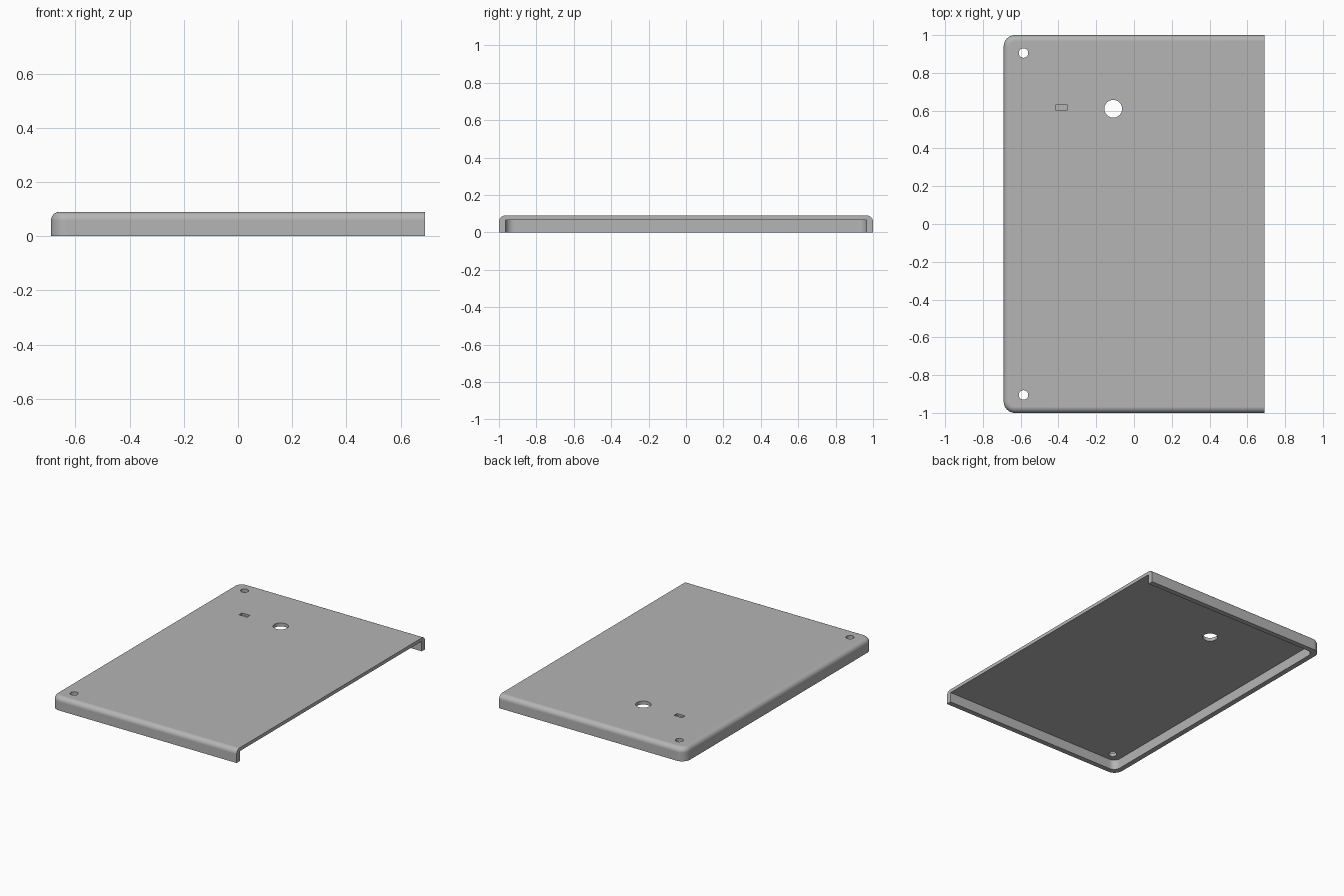
import bpy, bmesh, math

if "Cube" in bpy.data.objects:
    bpy.data.objects.remove(bpy.data.objects["Cube"], do_unlink=True)

HALF_X, HALF_Y, HEIGHT = 0.69, 1.0, 0.09
WALL, CEILING = 0.035, 0.067

grey = bpy.data.materials.new("plain grey")
grey.use_nodes = True
colour = (0.46, 0.46, 0.46, 1)
grey.diffuse_color = colour
grey.node_tree.nodes["Principled BSDF"].inputs["Base Color"].default_value = colour


def plan(left, right, half_y, radius, steps=10):
    """Outline with the two corners on the left side rounded."""
    pts = [(right, -half_y), (right, half_y)]
    for sign, start in ((1, 90), (-1, 180)):
        for i in range(steps + 1):
            a = math.radians(start + 90 * i / steps)
            pts.append((left + radius + radius * math.cos(a),
                        sign * (half_y - radius) + radius * math.sin(a)))
    return pts


def circle(x, y, radius, sides=40):
    return [(x + radius * math.cos(math.tau * i / sides),
             y + radius * math.sin(math.tau * i / sides)) for i in range(sides)]


def prism(name, pts, z0, z1, fillet=0):
    """Extrude an outline, rounding its top edge except on the open side."""
    bm = bmesh.new()
    base = bm.faces.new([bm.verts.new((x, y, z0)) for x, y in pts])
    out = bmesh.ops.extrude_face_region(bm, geom=[base])
    bmesh.ops.translate(bm, vec=(0, 0, z1 - z0),
                        verts=[v for v in out["geom"] if isinstance(v, bmesh.types.BMVert)])
    bmesh.ops.recalc_face_normals(bm, faces=bm.faces)
    if fillet:
        rim = [e for e in bm.edges
               if all(v.co.z > z1 - 1e-4 for v in e.verts)
               and not all(v.co.x > HALF_X - 1e-4 for v in e.verts)]
        bmesh.ops.bevel(bm, geom=rim, offset=fillet, offset_type='OFFSET',
                        segments=8, profile=0.5, affect='EDGES')
    mesh = bpy.data.meshes.new(name)
    bm.to_mesh(mesh)
    bm.free()
    mesh.materials.append(grey)
    obj = bpy.data.objects.new(name, mesh)
    bpy.context.collection.objects.link(obj)
    return obj


# Cover shell, open underneath and along one long side
cover = prism("cover", plan(-HALF_X, HALF_X, HALF_Y, 0.06), 0, HEIGHT, fillet=0.032)

# Hollow inside, through holes and shallow rectangular pocket
cutters = [
    prism("cavity_cutter",
          plan(-HALF_X + WALL, HALF_X + 0.1, HALF_Y - WALL, 0.045), -0.1, CEILING),
    prism("large_hole_cutter", circle(-0.11, 0.61, 0.047), -0.1, 0.2),
    prism("pocket_cutter",
          [(-0.413, 0.6), (-0.354, 0.6), (-0.354, 0.632), (-0.413, 0.632)], 0.077, 0.2),
]
for side in (-1, 1):
    cutters.append(prism("screw_hole_cutter", circle(-0.585, side * 0.905, 0.025), -0.1, 0.2))

bpy.ops.object.select_all(action='DESELECT')
bpy.context.view_layer.objects.active = cover
cover.select_set(True)
for cutter in cutters:
    mod = cover.modifiers.new("cut", 'BOOLEAN')
    mod.operation = 'DIFFERENCE'
    mod.solver = 'EXACT'
    mod.object = cutter
    bpy.ops.object.modifier_apply(modifier=mod.name)
    bpy.data.objects.remove(cutter, do_unlink=True)

# Smooth fillets, flat large faces
bpy.ops.object.shade_smooth_by_angle(angle=math.radians(30))
weighted = cover.modifiers.new("weighted_normals", 'WEIGHTED_NORMAL')
weighted.keep_sharp = True
